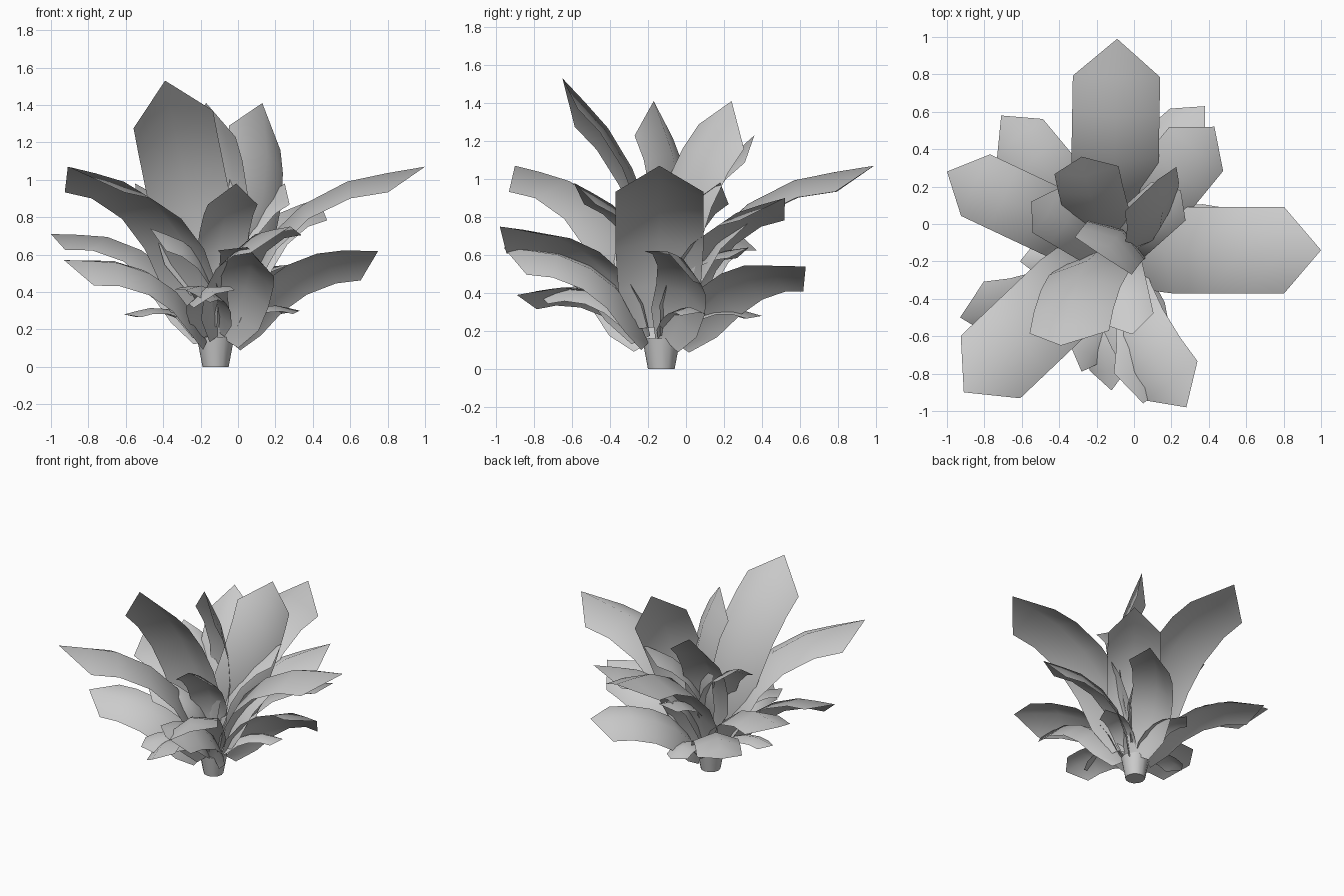
import bpy
import math
from mathutils import Vector, Matrix

cube = bpy.data.objects.get("Cube")
if cube:
    bpy.data.objects.remove(cube)

grey = bpy.data.materials.new("soft grey")
grey.use_nodes = True
COLOUR = (0.6, 0.6, 0.6, 1)
grey.diffuse_color = COLOUR
grey.node_tree.nodes["Principled BSDF"].inputs["Base Color"].default_value = COLOUR

UP = Vector((0, 0, 1))

# Leaf profile: distance along the chord, arch height, half width
PROFILE = [(0.13, 0.075, 0.07), (0.26, 0.15, 0.14), (0.43, 0.2, 0.15),
           (0.6, 0.2, 0.15), (0.77, 0.15, 0.15), (0.89, 0.075, 0.15)]
DROOP = 0.05


def finish(name, verts, faces):
    mesh = bpy.data.meshes.new(name)
    mesh.from_pydata(verts, [], faces)
    mesh.materials.append(grey)
    mesh.shade_smooth()
    obj = bpy.data.objects.new(name, mesh)
    bpy.context.collection.objects.link(obj)


def leaf(name, base, arch, tip, roll):
    """Arched blade from the stem to the tip; positive roll lifts its left side."""
    root = Vector((-0.11, -0.14, base))
    chord = Vector(tip) - root
    size = chord.length
    along = chord.normalized()
    side = UP.cross(along).normalized()
    side = Matrix.Rotation(math.radians(roll), 3, along) @ side
    normal = along.cross(side)
    verts, faces = [], []
    for u, v, w in PROFILE:
        for s in (-1, 0, 1):
            # The edges hang square to the arch
            drop = abs(s) * w / 0.15
            reach = u - drop * (u - 0.45) * 0.1
            height = v * arch - drop * DROOP
            verts.append(root + size * (along * reach + normal * height + side * s * w))
    verts.append(Vector(tip))
    for i in range(len(PROFILE) - 1):
        for j in range(2):
            a = i * 3 + j
            faces.append((a, a + 3, a + 4, a + 1))
    end = len(verts) - 1
    faces += [(end - 3, end, end - 2), (end - 2, end, end - 1)]
    finish(name, verts, faces)


# Rings of leaves: height on the stem, amount of arch, then each tip with its roll in degrees
RINGS = {
    "long_leaf": (0, 1, [((1, -0.14, 1.07), 0), ((-0.09, 0.99, 1.07), 0),
                         ((-0.91, -0.9, 1.07), 0)]),
    "upright_leaf": (0.2, 0.6, [((-0.39, -0.65, 1.53), 33), ((0.13, 0.24, 1.41), 74),
                                ((-0.17, -0.17, 1.41), 30), ((-0.28, 0.36, 1.23), -13)]),
    "middle_leaf": (0, 1, [((-1, 0.28, 0.71), 0), ((0.28, -0.98, 0.75), 20),
                           ((0.43, 0.52, 0.9), 0)]),
    "inner_leaf": (0.2, 0.9, [((-0.01, -0.59, 0.98), 0), ((0.25, 0.18, 0.98), 0),
                              ((-0.55, 0.12, 0.98), 0)]),
    "outer_leaf": (0, 1, [((0.75, -0.1, 0.62), -38), ((0.38, 0.63, 0.54), -30),
                          ((-0.93, -0.5, 0.57), -30), ((0.05, -0.96, 0.64), -30),
                          ((-0.71, 0.58, 0.5), 0)]),
    "short_leaf": (0.2, 1, [((-0.47, -0.45, 0.74), -40), ((0, 0.33, 0.64), 0)]),
    "low_leaf": (0.1, 1, [((-0.12, -0.89, 0.39), 25), ((-0.28, -0.79, 0.41), -20),
                          ((-0.61, -0.2, 0.28), 0), ((0.33, 0.08, 0.3), 0),
                          ((-0.15, 0.4, 0.28), 0)]),
}
for name, (base, arch, leaves) in RINGS.items():
    for number, (tip, roll) in enumerate(leaves, 1):
        leaf(f"{name}_{number}", base, arch, tip, roll)

# Tapered stump
bpy.ops.mesh.primitive_cone_add(vertices=12, radius1=0.07, radius2=0.1, depth=0.16,
                                location=(-0.12, -0.13, 0.08))
stump = bpy.context.object
stump.name = "stump"
stump.data.materials.append(grey)
bpy.ops.object.shade_smooth_by_angle()
